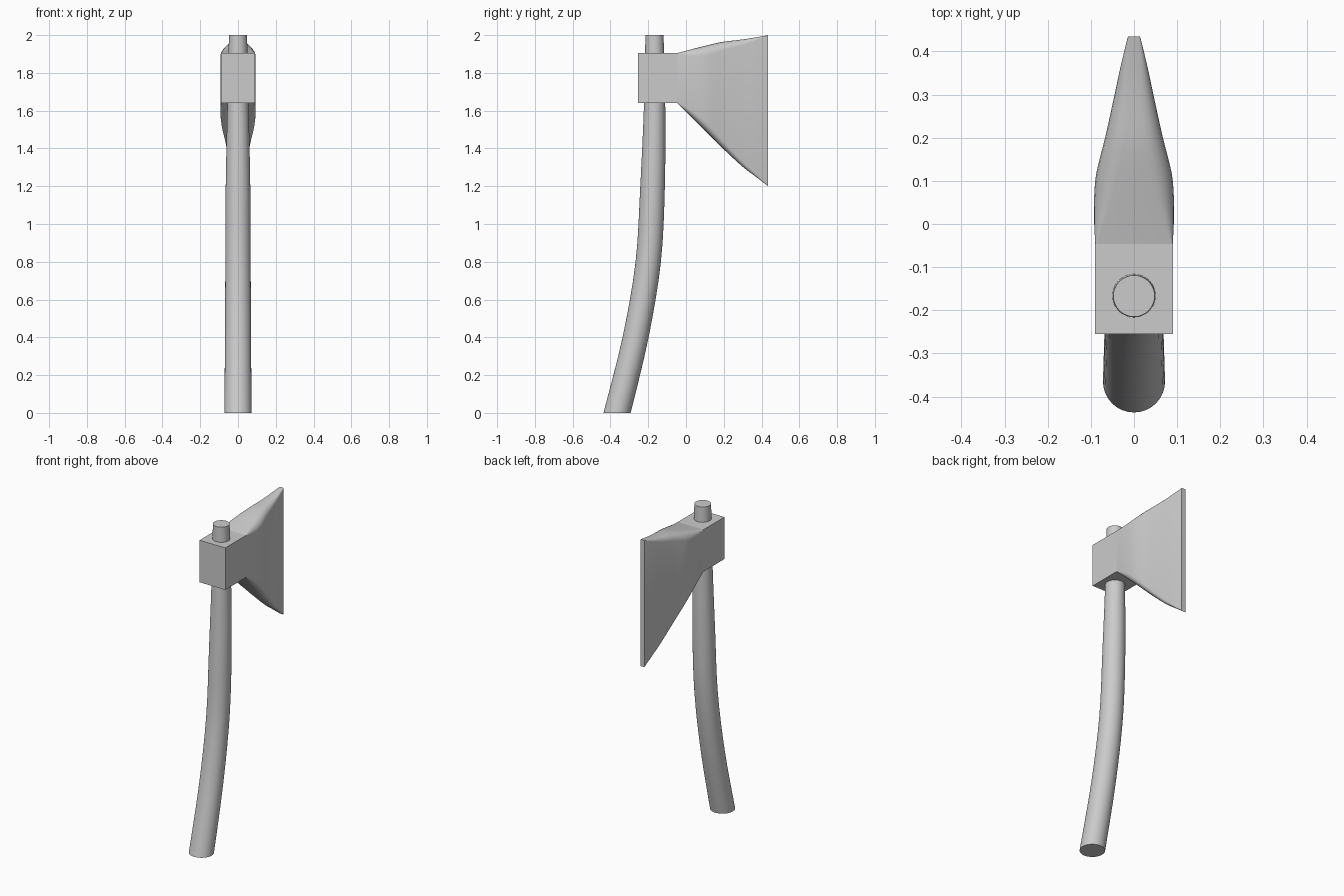
import bpy, bmesh, math

if "Cube" in bpy.data.objects:
    bpy.data.objects.remove(bpy.data.objects["Cube"])

grey = bpy.data.materials.new("plain grey")
grey.diffuse_color = (0.6, 0.6, 0.6, 1)
grey.use_nodes = True
grey.node_tree.nodes["Principled BSDF"].inputs["Base Color"].default_value = grey.diffuse_color


def finish(name, bm, angle=35):
    bmesh.ops.recalc_face_normals(bm, faces=bm.faces)
    mesh = bpy.data.meshes.new(name)
    bm.to_mesh(mesh)
    bm.free()
    mesh.materials.append(grey)
    obj = bpy.data.objects.new(name, mesh)
    bpy.context.collection.objects.link(obj)
    bpy.ops.object.select_all(action='DESELECT')
    obj.select_set(True)
    bpy.context.view_layer.objects.active = obj
    bpy.ops.object.shade_smooth_by_angle(angle=math.radians(angle))


def loft(name, rings, angle=35):
    """Bridge equal-length rings of points and cap both ends."""
    bm = bmesh.new()
    loops = [[bm.verts.new(p) for p in ring] for ring in rings]
    n = len(loops[0])
    for a, b in zip(loops, loops[1:]):
        for i in range(n):
            j = (i + 1) % n
            bm.faces.new((a[i], a[j], b[j], b[i]))
    bm.faces.new(loops[0])
    bm.faces.new(loops[-1])
    finish(name, bm, angle)


def smooth_rows(rows, steps):
    """Catmull-Rom interpolation through rows of numbers."""
    out = []
    for i in range(len(rows) - 1):
        p0, p1 = rows[max(i - 1, 0)], rows[i]
        p2, p3 = rows[i + 1], rows[min(i + 2, len(rows) - 1)]
        for s in range(steps):
            t = s / steps
            out.append([b + 0.5 * t * (c - a + t * (2*a - 5*b + 4*c - d + t * (3*(b - c) + d - a)))
                        for a, b, c, d in zip(p0, p1, p2, p3)])
    return out + [list(rows[-1])]


# Curved round handle: height, centre y, radius
path = [(0, -0.365, 0.072), (0.4, -0.267, 0.069), (0.8, -0.2, 0.067),
        (1.2, -0.177, 0.065), (1.64, -0.166, 0.056), (2.0, -0.167, 0.048)]
loft("handle", [[(r * math.cos(k * math.tau / 32), y + r * math.sin(k * math.tau / 32), z)
                 for k in range(32)] for z, y, r in smooth_rows(path, 4)])

# Square block gripping the handle
bm = bmesh.new()
bmesh.ops.create_cube(bm, size=1)
for v in bm.verts:
    v.co = (v.co.x * 0.18, v.co.y * 0.21 - 0.15, v.co.z * 0.265 + 1.7725)
finish("head_block", bm)

# Flaring blade: y, half thickness, bottom, top, corner rounding
stations = [(-0.046, 0.09, 1.64, 1.905, 0.003), (0.03, 0.093, 1.565, 1.925, 0.035),
            (0.1, 0.09, 1.495, 1.943, 0.05), (0.15, 0.08, 1.445, 1.955, 0.05),
            (0.2, 0.067, 1.395, 1.965, 0.045), (0.3, 0.045, 1.303, 1.977, 0.03),
            (0.37, 0.03, 1.25, 1.988, 0.016), (0.435, 0.014, 1.2, 2.0, 0.002)]


def blade_ring(y, w, low, high, r):
    ring = []
    for sx, sz, start in ((1, 1, 0), (-1, 1, 90), (-1, -1, 180), (1, -1, 270)):
        cx, cz = sx * (w - r), (high - r if sz > 0 else low + r)
        for k in range(6):
            a = math.radians(start + 18 * k)
            ring.append((cx + r * math.cos(a), y, cz + r * math.sin(a)))
    return ring


loft("blade", [blade_ring(*s) for s in smooth_rows(stations, 3)], 40)
